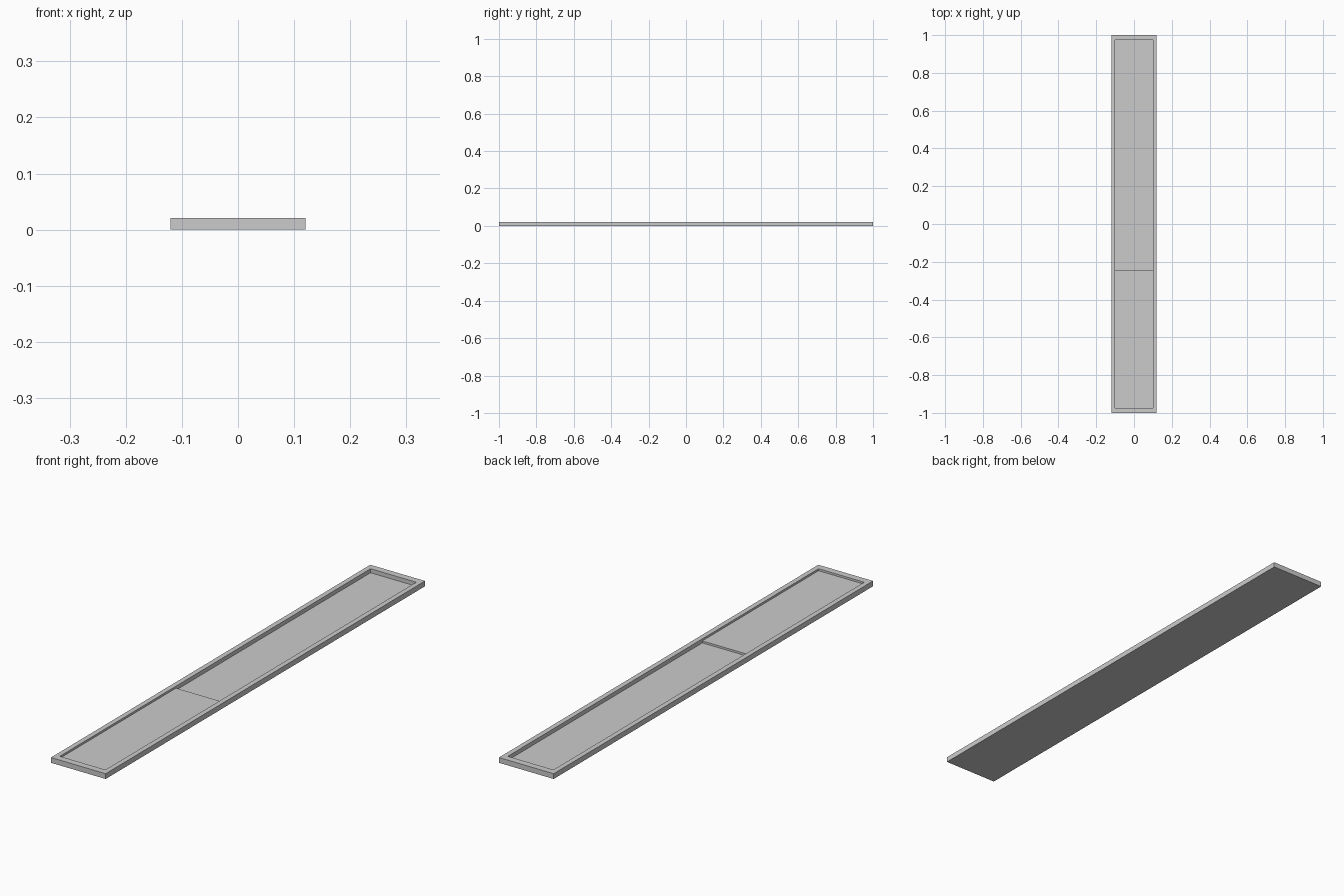
import bpy

if "Cube" in bpy.data.objects:
    bpy.data.objects.remove(bpy.data.objects["Cube"])

H = 0.021              # overall height
OX, OY = 0.12, 1.0     # outer half sizes
IX, IY = 0.10, 0.973   # recess half sizes
STEP_Y = -0.245        # where the floor drops
LOW, HIGH = 0.005, 0.013


def box(name, x0, x1, y0, y1, z0, z1):
    bpy.ops.mesh.primitive_cube_add(
        size=1, location=((x0 + x1) / 2, (y0 + y1) / 2, (z0 + z1) / 2))
    ob = bpy.context.object
    ob.name = name
    ob.scale = (x1 - x0, y1 - y0, z1 - z0)
    bpy.ops.object.transform_apply(location=False, rotation=False, scale=True)
    return ob


# solid slab, hollowed from above by two pockets of different depth
tray = box("tray", -OX, OX, -OY, OY, 0, H)
cutters = [
    box("shallow_pocket_cutter", -IX, IX, -IY, IY, HIGH, H + 0.05),
    box("deep_pocket_cutter", -IX, IX, STEP_Y, IY, LOW, HIGH + 0.002),
]
for c in cutters:
    m = tray.modifiers.new(c.name, 'BOOLEAN')
    m.operation = 'DIFFERENCE'
    m.solver = 'EXACT'
    m.object = c
    bpy.context.view_layer.objects.active = tray
    bpy.ops.object.modifier_apply(modifier=m.name)
for c in cutters:
    bpy.data.objects.remove(c, do_unlink=True)
